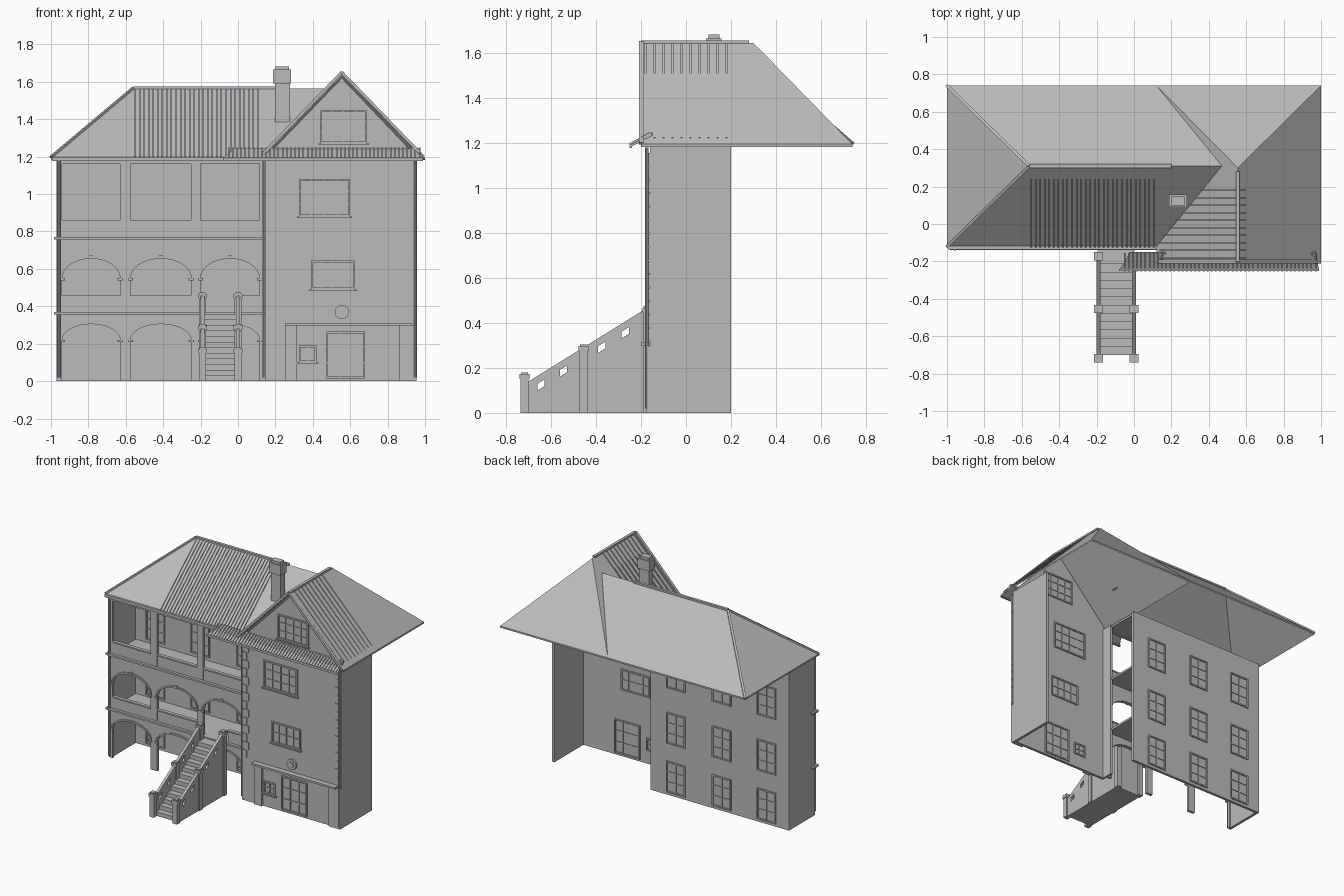
import bpy, bmesh, math
from mathutils import Vector

if "Cube" in bpy.data.objects:
    bpy.data.objects.remove(bpy.data.objects["Cube"], do_unlink=True)

GREY = (0.5, 0.5, 0.5, 1)
mat = bpy.data.materials.new("plain grey")
mat.use_nodes = True
mat.diffuse_color = GREY
mat.node_tree.nodes["Principled BSDF"].inputs["Base Color"].default_value = GREY


class Part:
    """Collects solids into one named object."""

    def __init__(self, name):
        self.name, self.bm = name, bmesh.new()

    def prism(self, pts, vec):
        vec = Vector(vec)
        a = [self.bm.verts.new(p) for p in pts]
        b = [self.bm.verts.new(Vector(p) + vec) for p in pts]
        faces = [self.bm.faces.new(a), self.bm.faces.new(b[::-1])]
        for i in range(len(a)):
            j = (i + 1) % len(a)
            faces.append(self.bm.faces.new((a[j], a[i], b[i], b[j])))
        bmesh.ops.recalc_face_normals(self.bm, faces=faces)

    def box(self, x0, x1, y0, y1, z0, z1):
        self.prism([(x0, y0, z0), (x1, y0, z0), (x1, y1, z0), (x0, y1, z0)], (0, 0, z1 - z0))

    def front(self, outline, y0, y1):
        self.prism([(x, y0, z) for x, z in outline], (0, y1 - y0, 0))

    def side(self, outline, x0, x1):
        self.prism([(x0, y, z) for y, z in outline], (x1 - x0, 0, 0))

    def rib(self, p, q, w, h):
        p, q = Vector(p), Vector(q)
        d = (q - p).normalized()
        s = d.cross(Vector((0, 0, 1))).normalized()
        n = s.cross(d) * h
        self.prism([p - s * w - n * 0.3, p + s * w - n * 0.3, p + s * w + n, p - s * w + n], q - p)

    def disc(self, x, z, r, y0, y1):
        ring = [2 * math.pi * i / 20 for i in range(20)]
        self.front([(x + r * math.cos(t), z + r * math.sin(t)) for t in ring], y0, y1)

    def pipe(self, x, y, r, z0, z1):
        ring = [math.pi * i / 4 for i in range(8)]
        self.prism([(x + r * math.cos(t), y + r * math.sin(t), z0) for t in ring], (0, 0, z1 - z0))

    def window(self, x0, x1, z0, z1, y0, y1, cols, rows):
        f = 0.01
        for a, b in ((x0, x0 + f), (x1 - f, x1)):
            self.box(a, b, y0, y1, z0, z1)
        for a, b in ((z0, z0 + f), (z1 - f, z1)):
            self.box(x0, x1, y0, y1, a, b)
        for i in range(1, cols):
            x = x0 + (x1 - x0) * i / cols
            self.box(x - 0.003, x + 0.003, y0 + 0.003, y1 - 0.003, z0, z1)
        for i in range(1, rows):
            z = z0 + (z1 - z0) * i / rows
            self.box(x0, x1, y0 + 0.003, y1 - 0.003, z - 0.003, z + 0.003)

    def done(self):
        me = bpy.data.meshes.new(self.name)
        self.bm.to_mesh(me)
        self.bm.free()
        me.materials.append(mat)
        bpy.context.collection.objects.link(bpy.data.objects.new(self.name, me))


def arc(l, r, spring, rise, n=16):
    c, h = (l + r) / 2, (r - l) / 2
    return [(c - h * math.cos(math.pi * i / n), spring + rise * math.sin(math.pi * i / n))
            for i in range(n + 1)]


# Left wing shell: back wall, end wall, floors
p = Part("left_wing_walls")
p.box(-0.97, 0.16, 0.165, 0.185, 0, 1.18)
p.box(-0.97, -0.95, -0.12, 0.165, 0, 1.18)
p.done()
p = Part("gallery_floors")
for z in (0.35, 0.75, 1.165):
    p.box(-0.95, 0.15, -0.12, 0.165, z, z + 0.015)
p.done()

# Arcaded front of the left wing
edges = [-0.97, -0.602, -0.225, 0.145]
openings = [(-0.94, -0.63), (-0.575, -0.25), (-0.2, 0.115)]
levels = [(0, 0.36, 0.22, 0.085), (0.36, 0.76, 0.55, 0.105), (0.76, 1.18, 1.16, 0)]
p, trim = Part("arcade_front"), Part("arch_trim")
for z0, z1, spring, rise in levels:
    for i, (l, r) in enumerate(openings):
        a, b = edges[i], edges[i + 1]
        curve = arc(l, r, spring, rise) if rise else [(l, spring), (r, spring)]
        p.front([(a, z0), (l, z0)] + curve + [(r, z0), (b, z0), (b, z1), (a, z1)], -0.12, -0.1)
        if rise:
            outer = arc(l - 0.01, r + 0.01, spring, rise + 0.012)
            trim.front(outer + curve[::-1], -0.128, -0.12)
            for x in (l, r):
                trim.box(x - 0.014, x + 0.014, -0.13, -0.12, spring - 0.012, spring)
            c = (l + r) / 2
            if z0:
                trim.box(c - 0.008, c + 0.008, -0.132, -0.12, spring + rise, spring + rise + 0.02)
p.done()
trim.done()

# Balustrades, with a gap where the stair arrives
p = Part("balustrades")
for l, r in openings:
    p.box(l, r, -0.118, -0.104, 0.76, 0.86)
    p.box(l, r, -0.126, -0.1, 0.852, 0.862)
for l, r in openings[:2] + [(0.0, 0.115)]:
    p.box(l, r, -0.118, -0.104, 0.36, 0.455)
    p.box(l, r, -0.126, -0.1, 0.447, 0.457)
p.done()
p = Part("floor_ledges")
for z in (0.355, 0.757):
    p.box(-0.985, 0.145, -0.14, -0.12, z, z + 0.014)
    p.box(-0.985, -0.97, -0.12, -0.07, z, z + 0.014)
p.done()

# Right wing: front gable wall, outer wall and return
p = Part("right_wing_walls")
p.front([(0.15, 0), (0.955, 0), (0.955, 1.2), (0.555, 1.62), (0.15, 1.2)], -0.16, -0.14)
p.box(0.935, 0.955, -0.14, 0.2, 0, 1.19)
p.box(0.145, 0.16, -0.16, -0.06, 0, 1.18)
p.done()

# Plinth piers, ledge, corner stones and roundel
p = Part("wall_mouldings")
p.box(0.25, 0.93, -0.2, -0.16, 0.298, 0.312)
p.box(0.255, 0.315, -0.175, -0.16, 0, 0.298)
p.box(0.86, 0.955, -0.175, -0.16, 0, 0.298)
for i in range(14):
    w, z = (0.05 if i % 2 else 0.035), 0.32 + i * 0.06
    p.box(0.15, 0.15 + w, -0.166, -0.16, z, z + 0.055)
    p.box(0.957 - w, 0.957, -0.166, -0.16, z, z + 0.055)
p.disc(0.555, 0.37, 0.038, -0.172, -0.16)
p.disc(0.555, 0.37, 0.02, -0.178, -0.172)
p.done()

# Windows and door
p = Part("gallery_windows")
for x in (-0.865, -0.5, -0.125):
    for z in (0.02, 0.38, 0.79):
        p.window(x, x + 0.155, z, z + 0.23, 0.157, 0.193, 2, 3)
p.done()
p = Part("right_wing_windows")
for x0, x1, z0, z1, c, r in ((0.325, 0.6, 0.88, 1.08, 4, 3), (0.39, 0.625, 0.49, 0.645, 4, 2),
                             (0.325, 0.42, 0.1, 0.19, 2, 2), (0.44, 0.69, 1.27, 1.45, 4, 3)):
    p.window(x0, x1, z0, z1, -0.17, -0.132, c, r)
    p.box(x0 - 0.01, x1 + 0.01, -0.178, -0.16, z0 - 0.008, z0)
p.done()
p = Part("door")
p.window(0.47, 0.68, 0.015, 0.265, -0.17, -0.132, 3, 3)
p.done()

# Roofs: hipped left roof meeting the gabled right roof
EAVE, TOP, PEAK = 1.195, 1.565, 1.645
down = (0, 0, -0.012)
ridge_l, ridge_r = (-0.56, 0.31, TOP), (0.47, 0.31, TOP)
fl, bl = (-1, -0.12, EAVE), (-1, 0.74, EAVE)
p = Part("left_roof")
p.prism([fl, (0.12, -0.12, EAVE), ridge_r, ridge_l], down)
p.prism([bl, ridge_l, ridge_r, (0.12, 0.74, EAVE)], down)
p.prism([fl, ridge_l, bl], down)
p.done()
gable, hip = (0.555, -0.2, PEAK), (0.555, 0.3, PEAK)
p = Part("right_roof")
for x in (0.12, 1):
    p.prism([(x, -0.2, EAVE), (x, 0.74, EAVE), hip, gable], down)
p.prism([(0.12, 0.74, EAVE), (1, 0.74, EAVE), hip], down)
p.done()

# Pent roof across the foot of the gable
p = Part("pent_roof")
p.prism([(-0.08, -0.25, 1.192), (0.99, -0.25, 1.192), (0.97, -0.15, 1.245), (-0.02, -0.15, 1.245)], down)
p.box(-0.08, 0.99, -0.252, -0.24, 1.178, 1.194)
for i in range(47):
    x = -0.05 + i * 0.0222
    p.rib((x, -0.25, 1.192), (x, -0.155, 1.243), 0.004, 0.007)
p.done()

# Roof ribs, ridge caps and gable boards
p = Part("roof_ribs")
for i in range(28):
    x = -0.55 + i * 0.0243
    p.rib((x, -0.12, EAVE), (x, 0.3, TOP - 0.01), 0.004, 0.007)
for i in range(10):
    y = -0.18 + i * 0.04
    for x in (0.14, 0.97):
        p.rib((x, y, EAVE + 0.025), (0.555, y, PEAK), 0.004, 0.006)
p.done()
p = Part("ridge_caps")
p.rib(ridge_l, (0.2, 0.31, TOP), 0.01, 0.01)
p.rib(gable, (0.555, 0.28, PEAK), 0.01, 0.01)
for corner in (fl, bl):
    p.rib(corner, ridge_l, 0.008, 0.008)
for x in (0.12, 0.99):
    p.rib((x, -0.2, EAVE), gable, 0.01, 0.012)
p.done()

# Gutters and downpipes
p = Part("gutters_and_pipes")
p.box(-0.995, 0.12, -0.135, -0.118, 1.178, 1.198)
for x, y in ((-0.957, -0.135), (0.135, -0.145), (0.95, -0.175)):
    p.pipe(x, y, 0.008, 0.02, 1.18)
p.done()

# Chimney
p = Part("chimney")
p.box(0.198, 0.278, 0.1, 0.15, 1.34, 1.6)
p.box(0.188, 0.284, 0.09, 0.158, 1.59, 1.665)
p.box(0.2, 0.272, 0.1, 0.148, 1.665, 1.682)
p.done()

# Stair: treads, pierced parapets and posts
p = Part("stair_treads")
n = 12
for i in range(n):
    y = -0.7 + i * 0.53 / n
    p.box(-0.18, -0.01, y, y + 0.53 / n, 0, 0.03 * (i + 1))
p.box(-0.19, 0.0, -0.17, -0.11, 0.345, 0.36)
p.done()


def slope(y):
    return 0.04 + 0.62 * (y + 0.7)


p, posts = Part("stair_parapets"), Part("stair_posts")
for x in (-0.19, 0.0):
    x0, x1 = x - 0.01, x + 0.01
    p.side([(-0.72, 0), (-0.17, 0), (-0.17, slope(-0.17)), (-0.72, slope(-0.72))], x0, x1)
    holes = [-0.645, -0.545, -0.375, -0.27]
    starts = [-0.71] + [h + 0.016 for h in holes]
    ends = [h - 0.016 for h in holes] + [-0.18]
    for a, b, lo, hi in [(-0.71, -0.18, 0, 0.035), (-0.71, -0.18, 0.065, 0.1)] + \
            [(a, b, 0.035, 0.065) for a, b in zip(starts, ends)]:
        p.side([(a, slope(a) + lo), (b, slope(b) + lo), (b, slope(b) + hi), (a, slope(a) + hi)], x0, x1)
    for y, top in ((-0.718, 0.18), (-0.455, 0.305), (-0.172, 0.475)):
        posts.box(x - 0.018, x + 0.018, y - 0.018, y + 0.018, 0, top - 0.01)
        posts.box(x - 0.023, x + 0.023, y - 0.022, y + 0.022, top - 0.03, top - 0.008)
        posts.box(x - 0.016, x + 0.016, y - 0.016, y + 0.016, top - 0.008, top)
p.done()
posts.done()
